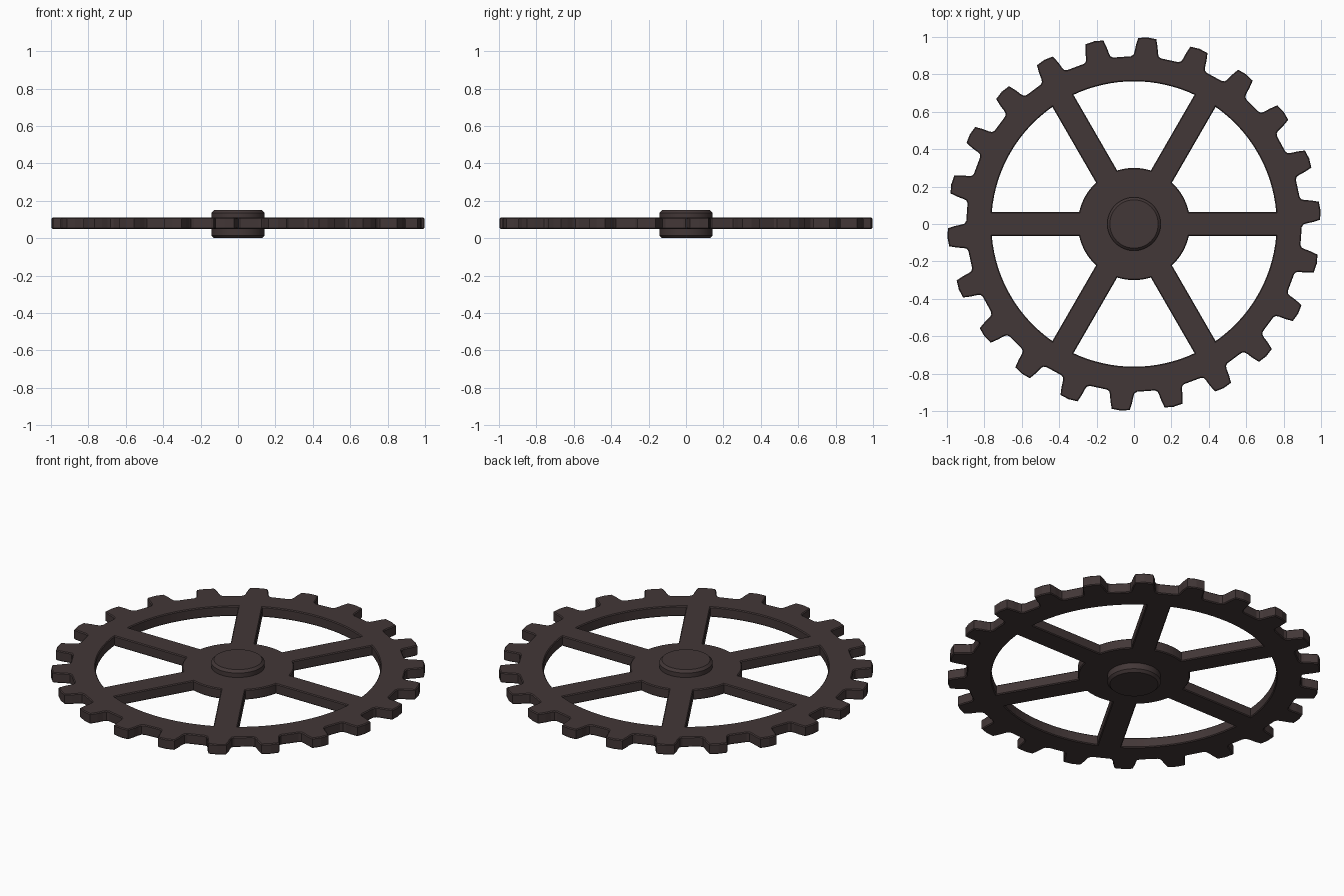
import bpy, bmesh, math
from mathutils import Vector

if "Cube" in bpy.data.objects:
    bpy.data.objects.remove(bpy.data.objects["Cube"])

iron = bpy.data.materials.new("dark brown iron")
iron.diffuse_color = (0.055, 0.038, 0.038, 1)
iron.use_nodes = True
iron.node_tree.nodes["Principled BSDF"].inputs["Base Color"].default_value = iron.diffuse_color


def polar(r, deg):
    a = math.radians(deg)
    return Vector((r * math.cos(a), r * math.sin(a)))


def inset(loop, d):
    """Move a loop to its left by d (into the solid) with mitred corners."""
    out = []
    for i, p in enumerate(loop):
        e1 = (p - loop[i - 1]).normalized()
        e2 = (loop[(i + 1) % len(loop)] - p).normalized()
        n1, n2 = Vector((-e1.y, e1.x)), Vector((-e2.y, e2.x))
        out.append(p + (n1 + n2) * (d / (1 + n1.dot(n2))))
    return out


def plate(name, loops, z0, z1, c):
    """Solid plate with chamfered edges; the solid lies left of each loop."""
    bm = bmesh.new()
    caps = {0: [], 3: []}
    for loop in loops:
        small = inset(loop, c)
        levels = [(small, z0), (loop, z0 + c), (loop, z1 - c), (small, z1)]
        rings = [[bm.verts.new((p.x, p.y, z)) for p in pts] for pts, z in levels]
        n = len(loop)
        for k in range(3):
            a, b = rings[k], rings[k + 1]
            for i in range(n):
                j = (i + 1) % n
                bm.faces.new((a[i], a[j], b[j], b[i]))
        for k in caps:
            caps[k] += [bm.edges.get((rings[k][i], rings[k][(i + 1) % n])) for i in range(n)]
    for edges in caps.values():
        bmesh.ops.triangle_fill(bm, use_beauty=True, edges=edges)
    bmesh.ops.recalc_face_normals(bm, faces=bm.faces)
    me = bpy.data.meshes.new(name)
    bm.to_mesh(me)
    bm.free()
    me.materials.append(iron)
    ob = bpy.data.objects.new(name, me)
    bpy.context.collection.objects.link(ob)
    return ob


# Toothed outline: 22 teeth with filleted roots
TEETH = 22
profile = [(-5.2, 0.897), (-4.3, 0.905), (-3.9, 0.922), (-3.5, 0.955), (-2.8, 0.995), (0, 1.0)]
profile += [(-a, r) for a, r in reversed(profile[:-1])]
step = 360 / TEETH
outline = [polar(r, step * (t + 0.25) + a) for t in range(TEETH) for a, r in profile]

# Six windows between the spokes, running clockwise
HUB, RIM, HALF = 0.30, 0.763, 0.065


def arc(r, mid, n):
    h = 30 - math.degrees(math.asin(HALF / r))
    return [polar(r, mid - h + 2 * h * i / n) for i in range(n + 1)]


windows = [arc(HUB, 60 * k + 30, 8) + arc(RIM, 60 * k + 30, 16)[::-1] for k in range(6)]
plate("gear_wheel", [outline] + windows, 0.05, 0.11, 0.005)

# Central axle boss
boss = plate("axle_boss", [[polar(0.143, i * 7.5) for i in range(48)]], 0.0, 0.15, 0.014)
bpy.context.view_layer.objects.active = boss
boss.select_set(True)
bpy.ops.object.shade_smooth_by_angle(angle=math.radians(30))
